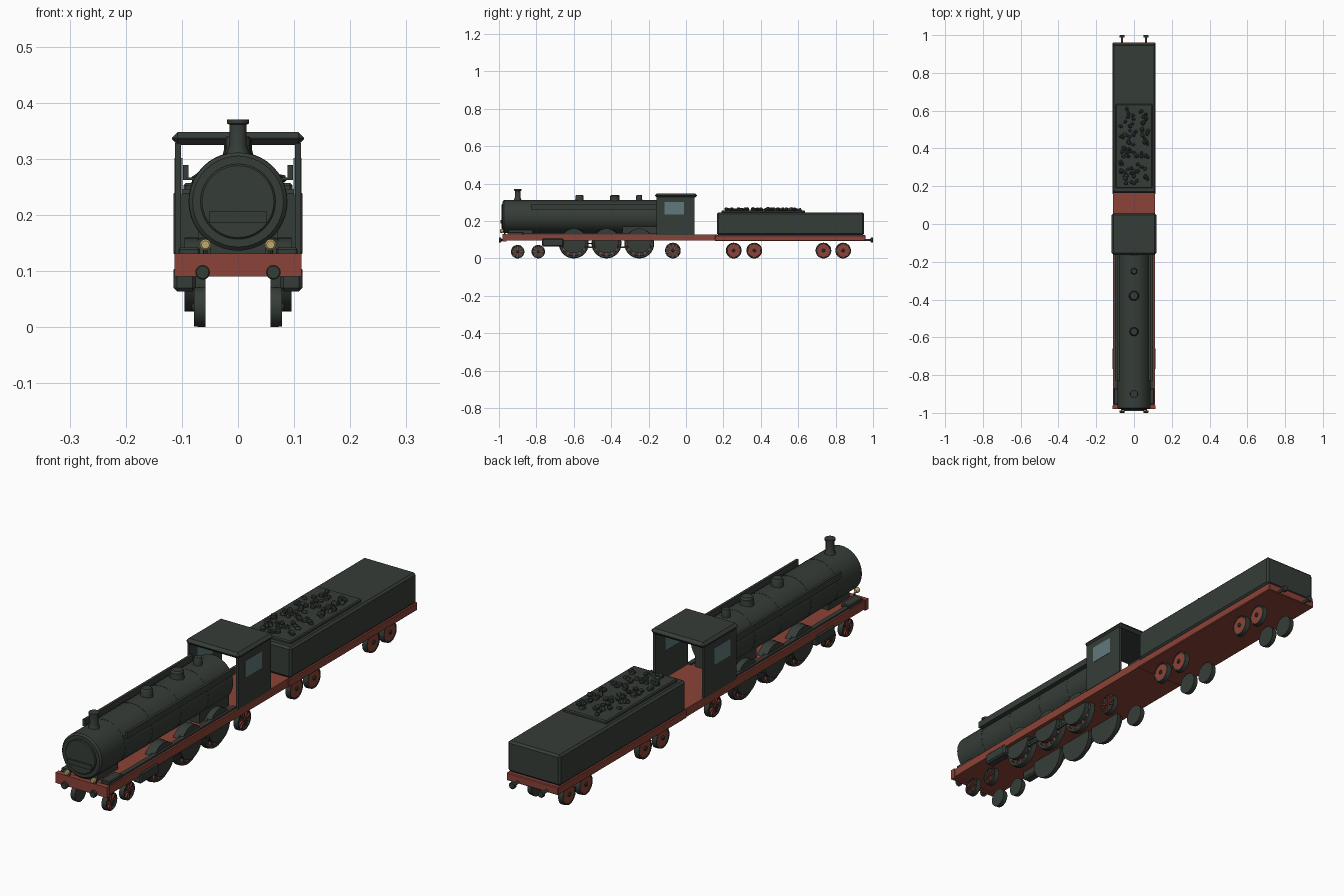
import bpy, bmesh, math, random
from mathutils import Matrix, Vector

if "Cube" in bpy.data.objects:
    bpy.data.objects.remove(bpy.data.objects["Cube"])

random.seed(4)


def material(name, rgb):
    m = bpy.data.materials.new(name)
    m.diffuse_color = (*rgb, 1)
    m.use_nodes = True
    m.node_tree.nodes["Principled BSDF"].inputs["Base Color"].default_value = m.diffuse_color
    return m


DARK = material("dark green grey", (0.036, 0.046, 0.038))
RED = material("frame red", (0.26, 0.055, 0.038))
GLASS = material("window blue grey", (0.12, 0.19, 0.20))
GOLD = material("lamp brass", (0.52, 0.40, 0.16))


def finish(name, bm, mat, smooth=False):
    bmesh.ops.recalc_face_normals(bm, faces=bm.faces)
    me = bpy.data.meshes.new(name)
    bm.to_mesh(me)
    bm.free()
    ob = bpy.data.objects.new(name, me)
    bpy.context.collection.objects.link(ob)
    me.materials.append(mat)
    if smooth:
        bpy.ops.object.select_all(action='DESELECT')
        ob.select_set(True)
        bpy.context.view_layer.objects.active = ob
        bpy.ops.object.shade_smooth_by_angle(angle=math.radians(35))
    return ob


def box(name, x, y, z, mat, bevel=0):
    """Box from (min, max) pairs, optionally chamfered."""
    bm = bmesh.new()
    bmesh.ops.create_cube(bm, size=1)
    for v in bm.verts:
        v.co = Vector([(p[0] + p[1]) / 2 + c * (p[1] - p[0])
                       for p, c in zip((x, y, z), v.co)])
    if bevel:
        bmesh.ops.bevel(bm, geom=bm.edges[:], offset=bevel, segments=1, affect='EDGES')
    return finish(name, bm, mat)


def lathe(name, profile, centre, axis, mat, sides=32):
    """Turn (radius, distance) points round an axis through centre."""
    bm = bmesh.new()
    turn = Vector((0, 0, 1)).rotation_difference(Vector(axis)).to_matrix()
    rings = []
    for r, d in profile:
        rings.append([bm.verts.new(Vector(centre) + turn @ Vector(
            (r * math.cos(2 * math.pi * i / sides), r * math.sin(2 * math.pi * i / sides), d)))
            for i in range(sides)])
    for a, b in zip(rings, rings[1:]):
        for i in range(sides):
            j = (i + 1) % sides
            bm.faces.new((a[i], a[j], b[j], b[i]))
    bm.faces.new(rings[0])
    bm.faces.new(rings[-1])
    return finish(name, bm, mat, True)


def wheel(name, side, y, r, spokes):
    """Dark tyre and disc with a red spoked or plain red outer face."""
    c, out = (side * 0.058, y, r), (side, 0, 0)
    lathe(name + "_tyre", [(r, 0), (r, 0.005), (r * 0.96, 0.020), (r * 0.84, 0.020),
                           (r * 0.82, 0.014)], c, out, DARK)
    if spokes:
        bm = bmesh.new()
        for i in range(spokes):
            m = (Matrix.Translation((side * 0.0745, y, r))
                 @ Matrix.Rotation(2 * math.pi * i / spokes, 4, 'X')
                 @ Matrix.Translation((0, 0, r * 0.46))
                 @ Matrix.Diagonal((0.007, r * 0.13, r * 0.76, 1)))
            bmesh.ops.create_cube(bm, size=1, matrix=m)
        finish(name + "_spokes", bm, RED)
    else:
        lathe(name + "_centre", [(r * 0.82, 0.012), (r * 0.82, 0.019)], c, out, RED)
    lathe(name + "_hub", [(r * 0.2, 0.01), (r * 0.2, 0.022), (r * 0.12, 0.025)],
          c, out, DARK, 16)


# Frames and floor
box("engine_frame", (-0.11, 0.11), (-0.975, 0.165), (0.095, 0.128), RED)
box("front_beam", (-0.113, 0.113), (-0.98, -0.96), (0.09, 0.131), RED)
box("tender_frame", (-0.113, 0.113), (0.155, 0.96), (0.092, 0.124), RED, 0.003)

# Boiler with smokebox door, name panel and seams
BC = 0.224
lathe("boiler", [(0.081, -0.98), (0.0875, -0.974), (0.0875, -0.155)],
      (0, 0, BC), (0, 1, 0), DARK, 40)
lathe("smokebox_door", [(0.064, -0.986), (0.067, -0.983), (0.067, -0.975)],
      (0, 0, BC), (0, 1, 0), DARK, 40)
box("front_panel", (-0.052, 0.052), (-0.991, -0.98), (0.187, 0.206), DARK)
for y in (-0.83, -0.66, -0.48, -0.31):
    lathe("boiler_band", [(0.0883, y), (0.0883, y + 0.005)], (0, 0, BC), (0, 1, 0), DARK, 40)
box("smokebox_saddle", (-0.05, 0.05), (-0.95, -0.82), (0.125, 0.16), DARK)
box("firebox", (-0.07, 0.07), (-0.34, -0.155), (0.125, 0.2), DARK)

# Chimney and domes
lathe("chimney", [(0.026, 0.29), (0.019, 0.315), (0.0155, 0.325), (0.0155, 0.361),
                  (0.0195, 0.363), (0.0195, 0.37)], (0, -0.9, 0), (0, 0, 1), DARK, 24)
for y, r in ((-0.57, 0.022), (-0.38, 0.025), (-0.25, 0.016)):
    lathe("dome", [(r * 1.2, 0.298), (r, 0.316), (r, 0.333), (r * 0.8, 0.34)],
          (0, y, 0), (0, 0, 1), DARK, 24)

# Cab: two side walls with windows under an overhanging roof
box("cab_roof", (-0.118, 0.118), (-0.165, 0.058), (0.325, 0.348), DARK, 0.0105)
for s in (-1, 1):
    def sx(a, b, s=s):
        return tuple(sorted((s * a, s * b)))
    box("cab_wall", sx(0.102, 0.112), (-0.157, 0.046), (0.126, 0.328), DARK)
    box("cab_window", sx(0.099, 0.1135), (-0.115, -0.012), (0.236, 0.302), GLASS)

    # Side plate along the boiler, walkway and front step
    box("boiler_side_plate", sx(0.088, 0.098), (-0.83, -0.157), (0.262, 0.289), DARK)
    box("plate_bracket", sx(0.07, 0.092), (-0.83, -0.157), (0.262, 0.267), DARK)
    box("walkway", sx(0.085, 0.103), (-0.94, -0.157), (0.126, 0.135), DARK)
    box("front_step", sx(0.068, 0.106), (-0.955, -0.87), (0.126, 0.142), DARK, 0.003)

    # Cylinder block, piston rod and coupling rod
    box("cylinder_block", sx(0.075, 0.115), (-0.77, -0.655), (0.064, 0.108), DARK, 0.006)
    box("piston_rod", sx(0.087, 0.092), (-0.66, -0.42), (0.076, 0.083), DARK)
    box("coupling_rod", sx(0.081, 0.087), (-0.61, -0.24), (0.055, 0.064), DARK)

    # Lamps and buffers
    lathe("lamp", [(0.006, 0), (0.010, 0.006), (0.010, 0.016), (0.007, 0.019)],
          (s * 0.058, -0.975, 0.147), (0, -1, 0), GOLD, 16)
    lathe("lamp_post", [(0.004, 0.125), (0.004, 0.142)], (s * 0.058, -0.97, 0),
          (0, 0, 1), DARK, 8)
    for end, y in ((-1, -0.975), (1, 0.955)):
        tip = 1 - abs(y)
        lathe("buffer", [(0.006, 0), (0.006, tip - 0.013), (0.013, tip - 0.012),
                         (0.013, tip - 0.002), (0.011, tip)],
              (s * 0.063, y, 0.098), (0, end, 0), DARK, 20)

    # Wheels, with splashers over the driving wheels
    for y in (-0.9, -0.79):
        wheel("leading_wheel", s, y, 0.036, 8)
    for y in (-0.6, -0.425, -0.25):
        wheel("driving_wheel", s, y, 0.08, 12)
        lathe("splasher", [(0.066, 0), (0.066, 0.024)], (s * 0.071, y, 0.094),
              (s, 0, 0), DARK)
    wheel("trailing_wheel", s, -0.07, 0.042, 10)
    for y in (0.255, 0.365, 0.735, 0.84):
        wheel("tender_wheel", s, y, 0.042, 0)

# Tender body and coal load
box("tender_body", (-0.115, 0.115), (0.165, 0.952), (0.124, 0.246), DARK, 0.008)
box("coal_bed", (-0.097, 0.097), (0.19, 0.635), (0.24, 0.257), DARK, 0.004)
bm = bmesh.new()
for i in range(90):
    m = (Matrix.Translation((random.uniform(-0.075, 0.075), random.uniform(0.215, 0.61),
                             random.uniform(0.256, 0.264)))
         @ Matrix.Rotation(random.uniform(0, 6.28), 4, (random.random(), random.random(), 1))
         @ Matrix.Diagonal((random.uniform(0.008, 0.014), random.uniform(0.008, 0.014), 0.010, 1)))
    bmesh.ops.create_icosphere(bm, subdivisions=1, radius=1, matrix=m)
finish("coal_lumps", bm, DARK)
